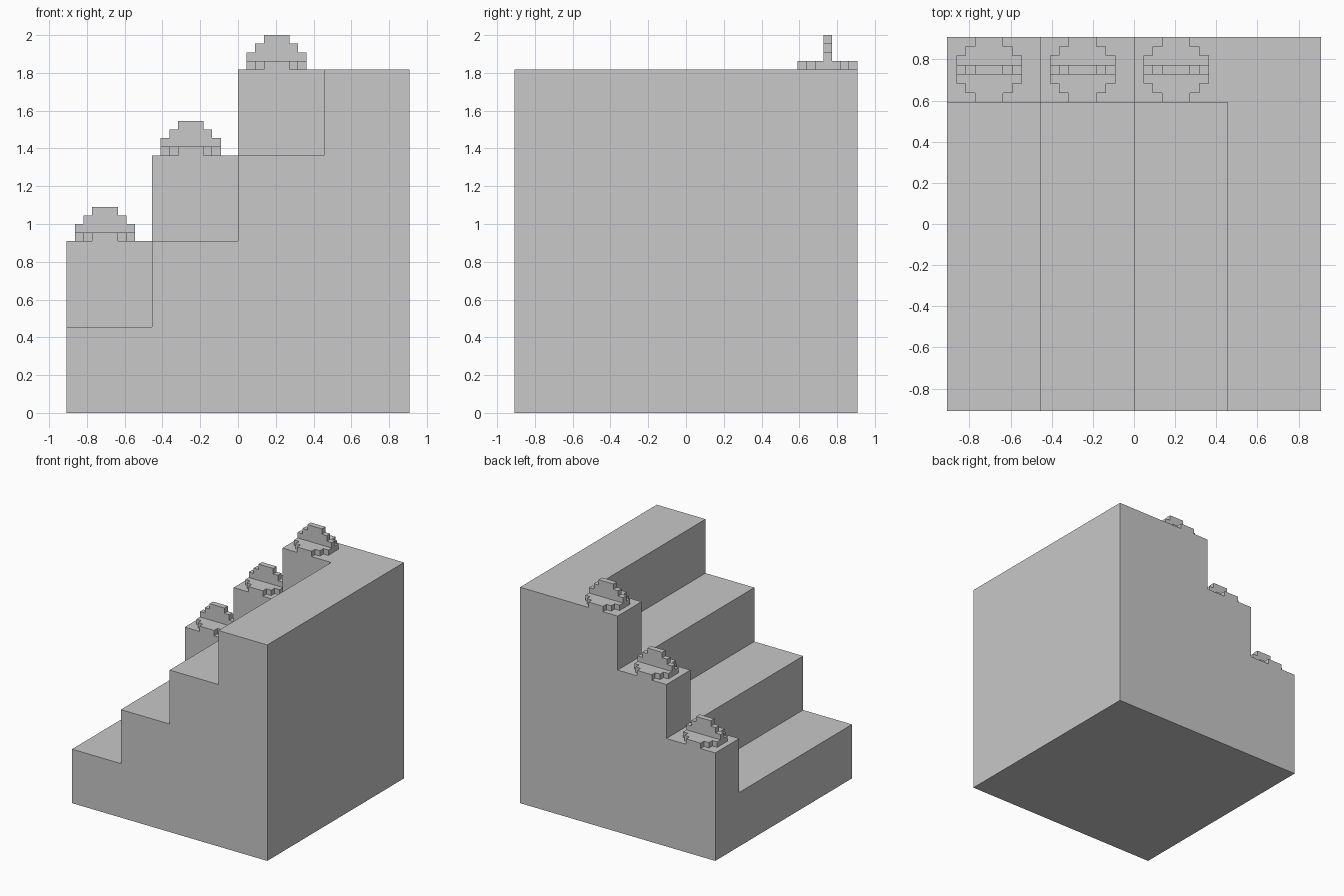
import bpy
import bmesh
from mathutils import Vector

if "Cube" in bpy.data.objects:
    bpy.data.objects.remove(bpy.data.objects["Cube"], do_unlink=True)

U = 1 / 22          # block unit
HALF = 20           # half the width of the staircase, in units
STEP = 10           # run and rise of one step
LEDGE = 7           # depth of the raised side ledge

grey = bpy.data.materials.new("stone_grey")
grey.use_nodes = True
colour = (0.58, 0.58, 0.58, 1)
grey.diffuse_color = colour
grey.node_tree.nodes["Principled BSDF"].inputs["Base Color"].default_value = colour


def prism(name, outline, axis, low, high):
    """Extrude an outline (in units) along y or z."""
    place = (lambda a, b: Vector((a, low, b))) if axis == "y" else (lambda a, b: Vector((a, b, low)))
    push = Vector((0, high - low, 0)) if axis == "y" else Vector((0, 0, high - low))
    bm = bmesh.new()
    face = bm.faces.new([bm.verts.new(place(a, b) * U) for a, b in outline])
    made = bmesh.ops.extrude_face_region(bm, geom=[face])["geom"]
    bmesh.ops.translate(bm, vec=push * U, verts=[v for v in made if isinstance(v, bmesh.types.BMVert)])
    bmesh.ops.recalc_face_normals(bm, faces=bm.faces)
    mesh = bpy.data.meshes.new(name)
    bm.to_mesh(mesh)
    bm.free()
    mesh.materials.append(grey)
    obj = bpy.data.objects.new(name, mesh)
    bpy.context.collection.objects.link(obj)
    return obj


def stair_profile(heights):
    """Side outline of equal-run steps; equal neighbours merge into one tread."""
    points = [(-HALF, 0)]
    for i, h in enumerate(heights):
        if points[-1][1] == h:
            points.pop()
        else:
            points.append((-HALF + i * STEP, h))
        points.append((-HALF + (i + 1) * STEP, h))
    return points + [(HALF, 0)]


def stepped_outline(cx, base, widths):
    """Symmetric outline of stacked one-unit rows."""
    side = []
    for row, w in enumerate(widths):
        for level in (row, row + 1):
            point = (w / 2, base + level)
            if len(side) > 1 and side[-1][0] == side[-2][0] == point[0]:
                side.pop()
            if not side or side[-1] != point:
                side.append(point)
    return [(cx + a, b) for a, b in side] + [(cx - a, b) for a, b in reversed(side)]


# Main flight and the ledge that runs one step higher along the back
rises = [STEP * (i + 1) for i in range(4)]
prism("stair_flight", stair_profile(rises), "y", -HALF, HALF - LEDGE)
prism("back_ledge", stair_profile(rises[1:] + rises[-1:]), "y", HALF - LEDGE, HALF)

# Round blocky ornament on each ledge: flat disc with an upright crest
mid_y = HALF - LEDGE / 2
for i, top in enumerate(rises[1:]):
    cx = -HALF + i * STEP + 4.5
    disc = stepped_outline(cx, HALF - LEDGE, [3, 5, 7, 7, 7, 5, 3])
    prism(f"ornament_disc_{i + 1}", disc, "z", top, top + 1)
    crest = stepped_outline(cx, top + 1, [7, 5, 3])
    prism(f"ornament_crest_{i + 1}", crest, "y", mid_y - 0.5, mid_y + 0.5)
